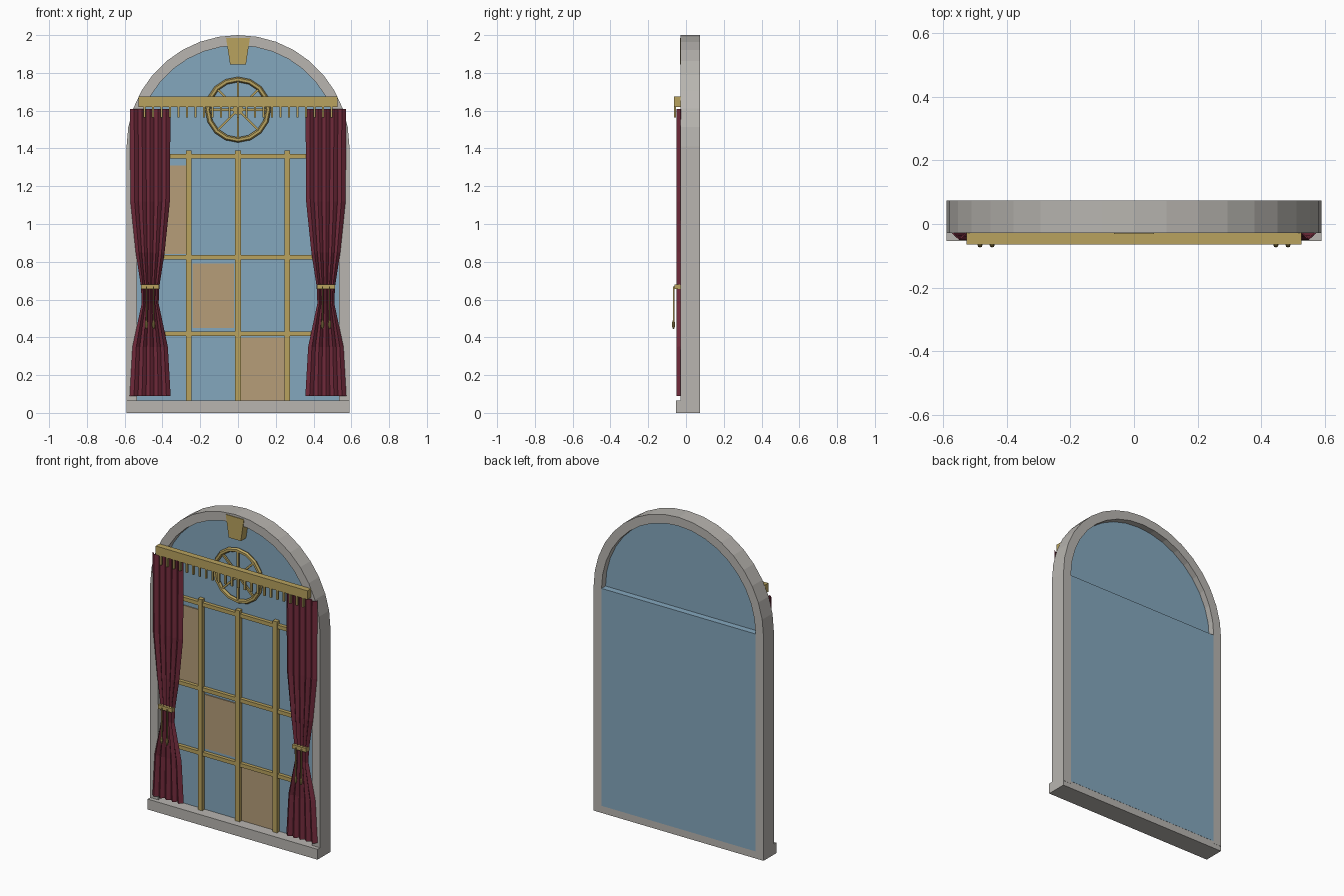
import bpy, bmesh, math
from mathutils import Matrix, Vector

if "Cube" in bpy.data.objects:
    bpy.data.objects.remove(bpy.data.objects["Cube"])


def srgb(r, g, b):
    def lin(c):
        c /= 255
        return c / 12.92 if c < 0.04 else ((c + 0.055) / 1.055) ** 2.4
    return (lin(r), lin(g), lin(b), 1)


def material(name, rgb):
    m = bpy.data.materials.new(name)
    m.diffuse_color = srgb(*rgb)
    m.use_nodes = True
    m.node_tree.nodes["Principled BSDF"].inputs["Base Color"].default_value = m.diffuse_color
    return m


STONE = material("grey stone", (184, 181, 176))
GLASS = material("blue glass", (132, 167, 189))
GOLD = material("gold", (184, 162, 95))
CLOTH = material("burgundy cloth", (122, 46, 64))
TAN = material("tan glass", (182, 157, 121))


def finish(bm, name, mat):
    bmesh.ops.recalc_face_normals(bm, faces=bm.faces)
    me = bpy.data.meshes.new(name)
    bm.to_mesh(me)
    bm.free()
    me.materials.append(mat)
    ob = bpy.data.objects.new(name, me)
    bpy.context.collection.objects.link(ob)
    return ob


def add_box(bm, x0, x1, y0, y1, z0, z1):
    mid = Vector(((x0 + x1) / 2, (y0 + y1) / 2, (z0 + z1) / 2))
    size = Matrix.Diagonal((x1 - x0, y1 - y0, z1 - z0, 1))
    bmesh.ops.create_cube(bm, size=1, matrix=Matrix.Translation(mid) @ size)


def boxes(name, mat, *dims):
    bm = bmesh.new()
    for d in dims:
        add_box(bm, *d)
    return finish(bm, name, mat)


def prism(name, mat, outline, y0, y1):
    bm = bmesh.new()
    f = bm.faces.new([bm.verts.new((x, y0, z)) for x, z in outline])
    ext = bmesh.ops.extrude_face_region(bm, geom=[f])
    vs = [v for v in ext["geom"] if isinstance(v, bmesh.types.BMVert)]
    bmesh.ops.translate(bm, verts=vs, vec=(0, y1 - y0, 0))
    return finish(bm, name, mat)


SPRING, R_OUT, R_IN = 1.41, 0.59, 0.535
FRONT, BACK = -0.028, 0.074


def arch(r, foot):
    pts = [(r * math.cos(math.pi * i / 18), SPRING + r * math.sin(math.pi * i / 18))
           for i in range(19)]
    return [(r, foot)] + pts + [(-r, foot)]


# Arched stone frame: strip between outer and inner arch
bm = bmesh.new()
rings = []
for (xo, zo), (xi, zi) in zip(arch(R_OUT, 0.03), arch(R_IN, 0.03)):
    rings.append([bm.verts.new(p) for p in
                  ((xo, FRONT, zo), (xo, BACK, zo), (xi, BACK, zi), (xi, FRONT, zi))])
for a, b in zip(rings, rings[1:]):
    for i in range(4):
        j = (i + 1) % 4
        bm.faces.new((a[i], a[j], b[j], b[i]))
bm.faces.new(rings[0])
bm.faces.new(rings[-1])
finish(bm, "arched_frame", STONE)

# Sill: deep ledge in front, lower at the back
boxes("sill", STONE, (-0.59, 0.59, -0.054, BACK - 0.001, 0, 0.065))

# Glass: thin arched pane plus thick lower panel reaching the back
prism("arched_glass", GLASS, arch(R_IN, 0.06), 0.02, 0.034)
boxes("lower_glass", GLASS, (-R_IN, R_IN, 0.03, BACK, 0.045, SPRING))

# Tan panes
boxes("tan_panes", TAN,
      (-0.5, -0.27, 0.014, 0.021, 0.84, 1.31),
      (-0.24, -0.02, 0.014, 0.021, 0.45, 0.79),
      (0.01, 0.245, 0.014, 0.021, 0.066, 0.40))

# Glazing bars
boxes("vertical_bars", GOLD,
      *[(x - 0.015, x + 0.015, -0.006, 0.024, 0.06, 1.39) for x in (-0.26, 0, 0.26)])
boxes("horizontal_bars", GOLD,
      *[(-R_IN, R_IN, -0.002, 0.024, z - 0.012, z + 0.012) for z in (0.42, 0.825, 1.358)])

# Keystone
prism("keystone", GOLD, [(-0.042, 1.845), (0.042, 1.845), (0.063, 1.985), (-0.063, 1.985)],
      -0.032, 0.022)

# Wheel window: faceted ring, spokes and hub
WZ = 1.605
bpy.ops.mesh.primitive_torus_add(major_segments=16, minor_segments=6, major_radius=0.16,
                                 minor_radius=0.014, location=(0, 0.002, WZ),
                                 rotation=(math.pi / 2, 0, 0))
ring = bpy.context.object
ring.name = "wheel_ring"
ring.data.materials.append(GOLD)
bm = bmesh.new()
for i in range(4):
    start = len(bm.verts)
    add_box(bm, -0.155, 0.155, -0.004, 0.008, -0.006, 0.006)
    bm.verts.ensure_lookup_table()
    bmesh.ops.transform(bm, verts=bm.verts[start:],
                        matrix=Matrix.Translation((0, 0, WZ)) @ Matrix.Rotation(i * math.pi / 4, 4, 'Y'))
bmesh.ops.create_cone(bm, cap_ends=True, segments=12, radius1=0.028, radius2=0.028, depth=0.02,
                      matrix=Matrix.Translation((0, 0.002, WZ)) @ Matrix.Rotation(math.pi / 2, 4, 'X'))
finish(bm, "wheel_spokes", GOLD)

# Curtain rail box with fringe
boxes("pelmet", GOLD, (-0.527, 0.527, -0.064, -0.026, 1.62, 1.675))
boxes("fringe", GOLD,
      *[(x - 0.006, x + 0.006, -0.064, -0.052, 1.563, 1.622)
        for x in [-0.495 + 0.045 * i for i in range(23)]])

# Curtains: pleated sheets gathered at the tieback
LEVELS = [(1.61, 0.106), (1.12, 0.103), (0.85, 0.075), (0.67, 0.047),
          (0.58, 0.043), (0.35, 0.092), (0.09, 0.107)]
FOLDS, STEPS = 5, 20


def curtain(side, name):
    bm = bmesh.new()
    rows = []
    for z, half in LEVELS:
        rows.append([bm.verts.new((side * (0.465 + half * (1 - 2 * i / STEPS)),
                                   -0.038 + 0.01 * math.cos(2 * math.pi * FOLDS * i / STEPS), z))
                     for i in range(STEPS + 1)])
    for a, b in zip(rows, rows[1:]):
        for i in range(STEPS):
            bm.faces.new((a[i], a[i + 1], b[i + 1], b[i]))
    ob = finish(bm, name, CLOTH)
    mod = ob.modifiers.new("thickness", 'SOLIDIFY')
    mod.thickness = 0.004
    mod.offset = 0


# Tieback band with two hanging tassels
def tieback(side, name):
    bm = bmesh.new()
    c = side * 0.466
    add_box(bm, c - 0.048, c + 0.048, -0.06, -0.027, 0.655, 0.68)
    for dx in (-0.019, 0.019):
        x = c + dx
        add_box(bm, x - 0.003, x + 0.003, -0.068, -0.062, 0.48, 0.668)
        add_box(bm, x - 0.003, x + 0.003, -0.066, -0.055, 0.66, 0.668)
        bmesh.ops.create_uvsphere(bm, u_segments=8, v_segments=6, radius=1,
                                  matrix=Matrix.Translation((x, -0.066, 0.468))
                                  @ Matrix.Diagonal((0.008, 0.008, 0.024, 1)))
    finish(bm, name, GOLD)


for side, label in ((-1, "left"), (1, "right")):
    curtain(side, label + "_curtain")
    tieback(side, label + "_tieback")
